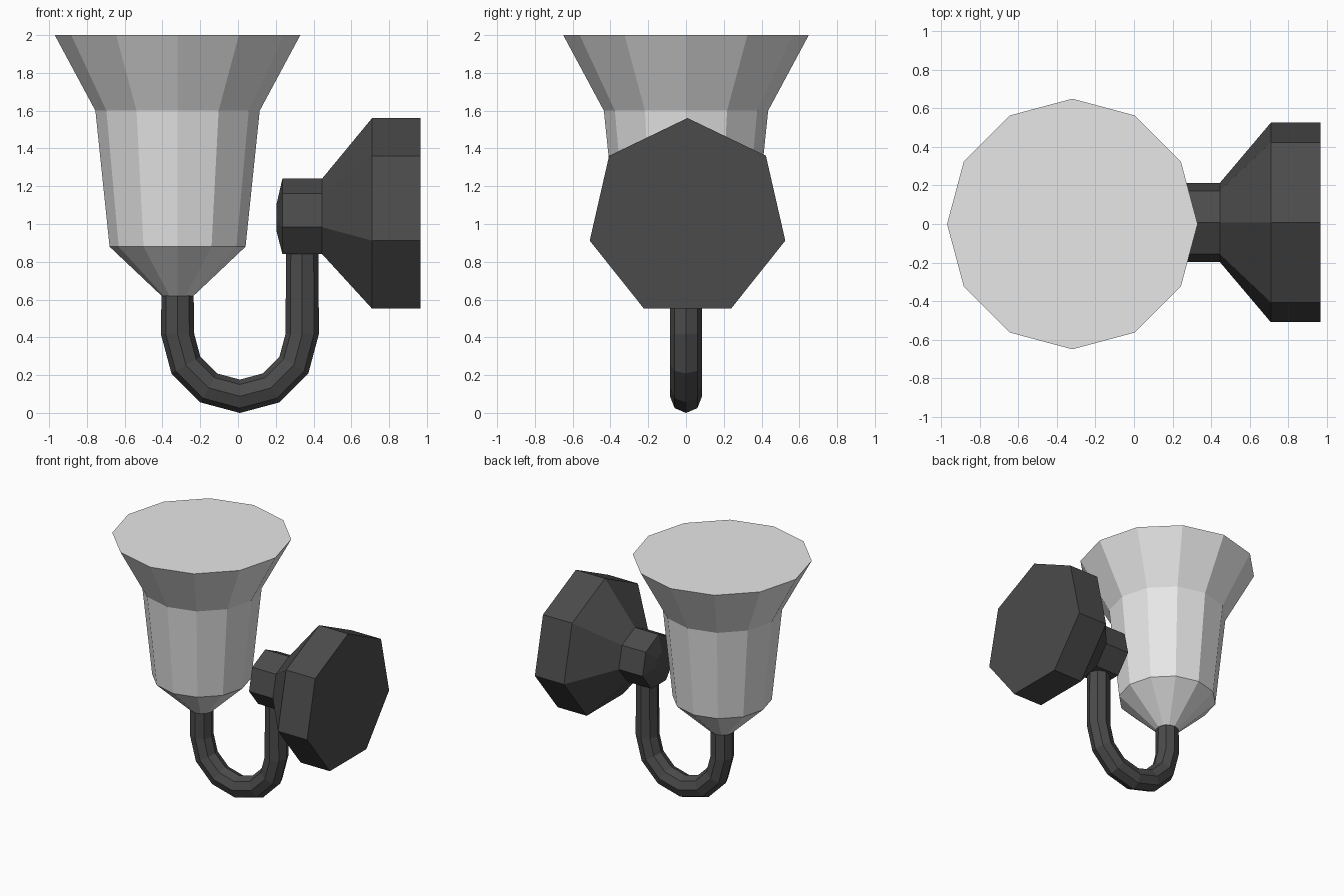
import bpy
import bmesh
from math import cos, sin, pi
from mathutils import Vector

cube = bpy.data.objects.get("Cube")
if cube:
    bpy.data.objects.remove(cube, do_unlink=True)

X, Y, Z = Vector((1, 0, 0)), Vector((0, 1, 0)), Vector((0, 0, 1))


def material(name, value):
    mat = bpy.data.materials.new(name)
    mat.use_nodes = True
    colour = (value, value, value, 1)
    mat.diffuse_color = colour
    mat.node_tree.nodes["Principled BSDF"].inputs["Base Color"].default_value = colour
    return mat


def loft(name, sections, sides, mat):
    """Join polygon rings, each given as centre and two radius vectors, and cap both ends."""
    bm = bmesh.new()
    angles = [2 * pi * i / sides for i in range(sides)]
    rings = [[bm.verts.new(c + u * cos(a) + v * sin(a)) for a in angles]
             for c, u, v in sections]
    for low, high in zip(rings, rings[1:]):
        for i in range(sides):
            j = (i + 1) % sides
            bm.faces.new((low[i], low[j], high[j], high[i]))
    bm.faces.new(rings[0])
    bm.faces.new(rings[-1])
    bmesh.ops.recalc_face_normals(bm, faces=bm.faces)
    mesh = bpy.data.meshes.new(name)
    bm.to_mesh(mesh)
    bm.free()
    mesh.materials.append(mat)
    obj = bpy.data.objects.new(name, mesh)
    bpy.context.collection.objects.link(obj)
    return obj


glass = material("pale glass", 0.8)
metal = material("dark metal", 0.07)

# Flared twelve-sided shade
shade_profile = [(0.62, 0.085), (0.88, 0.36), (1.6, 0.435), (2.0, 0.65)]
loft("shade", [(Vector((-0.32, 0, z)), X * r, Y * r) for z, r in shade_profile], 12, glass)

# Wall plate tapering to a small hub, seven-sided with one corner up
mount_profile = [(0.205, 0.08), (0.235, 0.21), (0.445, 0.21), (0.71, 0.531), (0.967, 0.531)]
loft("wall_mount", [(Vector((x, 0.008, 1.03)), Z * r, Y * r) for x, r in mount_profile], 7, metal)

# U-shaped arm: straight leg, half circle of six bends, straight leg
radius, bend, steps = 0.085, 0.33, 6
centre = Vector((0.01, 0, 0.418))
arm = [(Vector((centre.x - bend, 0, 0.63)), -X * radius, Y * radius)]
for i in range(steps + 1):
    a = pi + pi * i / steps
    out = X * cos(a) + Z * sin(a)
    arm.append((centre + out * bend, out * radius * 1.04, Y * radius))
arm.append((Vector((centre.x + bend, 0, 0.95)), X * radius, Y * radius))
loft("curved_arm", arm, 8, metal)
